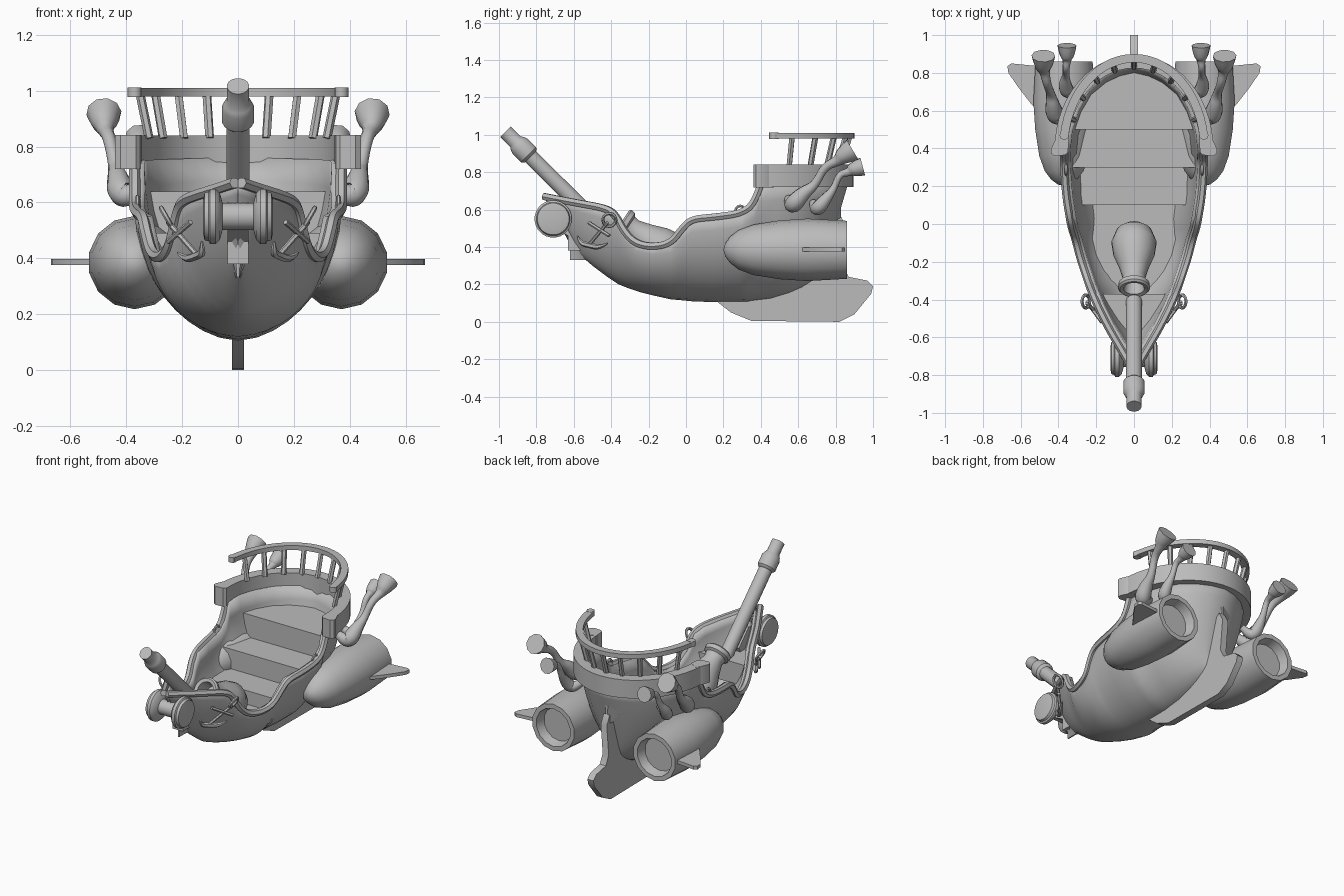
import bpy, bmesh, math
from mathutils import Vector

if "Cube" in bpy.data.objects:
    bpy.data.objects.remove(bpy.data.objects["Cube"])

grey = bpy.data.materials.new("plain grey")
grey.use_nodes = True
COLOUR = (0.5, 0.5, 0.5, 1)
grey.diffuse_color = COLOUR
grey.node_tree.nodes["Principled BSDF"].inputs["Base Color"].default_value = COLOUR


def finish(obj, angle=35):
    """Give the object its colour and shading."""
    obj.data.materials.clear()
    obj.data.materials.append(grey)
    bpy.ops.object.select_all(action='DESELECT')
    obj.select_set(True)
    bpy.context.view_layer.objects.active = obj
    if obj.type == 'CURVE':
        bpy.ops.object.convert(target='MESH')
        obj = bpy.context.object
    bpy.ops.object.shade_smooth_by_angle(angle=math.radians(angle))
    return obj


def loft(name, rings, closed=True, caps=True, angle=35):
    """Skin a row of equally long rings."""
    bm = bmesh.new()
    rows = [[bm.verts.new(p) for p in ring] for ring in rings]
    count = len(rows[0])
    for a, b in zip(rows, rows[1:]):
        for i in range(count if closed else count - 1):
            j = (i + 1) % count
            bm.faces.new((a[i], a[j], b[j], b[i]))
    if caps:
        bm.faces.new(rows[0])
        bm.faces.new(rows[-1])
    bmesh.ops.remove_doubles(bm, verts=bm.verts, dist=0.0005)
    bmesh.ops.recalc_face_normals(bm, faces=bm.faces)
    mesh = bpy.data.meshes.new(name)
    bm.to_mesh(mesh)
    bm.free()
    obj = bpy.data.objects.new(name, mesh)
    bpy.context.collection.objects.link(obj)
    return finish(obj, angle)


def lathe(name, profile, origin, direction, segments=24):
    """Spin (distance, radius) pairs about an axis."""
    turn = Vector(direction).to_track_quat('Z', 'Y')
    angles = [math.tau * (i + 0.5) / segments for i in range(segments)]
    rings = [[Vector(origin) + turn @ Vector((r * math.cos(a), r * math.sin(a), d))
              for a in angles] for d, r in profile]
    return loft(name, rings, caps=False)


def tube(name, points, radius, radii=None, smooth=False, sides=2):
    """Round pipe along a path, with an optional radius per point."""
    curve = bpy.data.curves.new(name, 'CURVE')
    curve.dimensions = '3D'
    curve.bevel_depth = radius
    curve.bevel_resolution = sides
    curve.use_fill_caps = True
    spline = curve.splines.new('NURBS' if smooth else 'POLY')
    spline.points.add(len(points) - 1)
    for i, p in enumerate(points):
        spline.points[i].co = (*p, 1)
        spline.points[i].radius = radii[i] if radii else 1
    if smooth:
        spline.order_u = 3
        spline.use_endpoint_u = True
        spline.resolution_u = 5
    obj = bpy.data.objects.new(name, curve)
    bpy.context.collection.objects.link(obj)
    return finish(obj, 50)


def plate(name, outline, place, half):
    """Flat slab from a 2D outline; place maps (u, v, offset) to space."""
    return loft(name, [[place(u, v, d) for u, v in outline] for d in (-half, half)])


def flip(points, side):
    return [(side * x, y, z) for x, y, z in points]


# Hull stations: keel y, keel z, sheer y, sheer z, half width
STATIONS = [
    (-.6, .38, -.76, .67, .012), (-.57, .36, -.66, .65, .07), (-.5, .3, -.55, .63, .135),
    (-.42, .24, -.44, .61, .19), (-.36, .2, -.38, .58, .215), (-.31, .18, -.33, .48, .235),
    (-.25, .16, -.27, .42, .255), (-.17, .14, -.18, .4, .285), (-.08, .12, -.08, .42, .31),
    (-.02, .115, -.02, .5, .33), (.03, .11, .03, .55, .34), (.15, .105, .15, .56, .36),
    (.28, .105, .3, .58, .37), (.33, .105, .37, .64, .37), (.36, .11, .4, .74, .37),
    (.45, .12, .5, .75, .36), (.55, .15, .62, .75, .32), (.62, .18, .73, .75, .26),
    (.67, .21, .81, .75, .17), (.7, .23, .85, .75, .09), (.72, .24, .87, .75, 0)]


def hull_point(station, h):
    ky, kz, sy, sz, w = station
    return (w * (1 - (1 - h) ** 2) ** .56, ky + (sy - ky) * h, kz + (sz - kz) * h)


def half_width(y, z):
    """Inside half width of the hull at a length and height."""
    line = [hull_point(s, min(1, max(0, (z - s[1]) / (s[3] - s[1])))) for s in STATIONS]
    for a, b in zip(line, line[1:]):
        if a[1] <= y <= b[1]:
            t = (y - a[1]) / (b[1] - a[1])
            return max(0.004, a[0] + (b[0] - a[0]) * t - 0.025)
    return 0.004


steps = [(i / 10) ** 1.6 for i in range(11)]
hull = loft("hull", [[(-x, y, z) for x, y, z in (hull_point(s, h) for h in reversed(steps))]
                     + [hull_point(s, h) for h in steps[1:]] for s in STATIONS],
            closed=False, caps=False)
shell = hull.modifiers.new("thickness", 'SOLIDIFY')
shell.thickness = 0.035
shell.offset = -1

# Rails along the open sides and round the bow
for side, word in ((1, "left"), (-1, "right")):
    tube(word + "_side_rail", flip([hull_point(s, 1) for s in STATIONS[:15]], side),
         0.021, smooth=True, sides=1)


# Decks, each with a riser below its front edge
def deck(name, y0, y1, z, drop):
    ys = [y0 + (y1 - y0) * i / 8 for i in range(9)]
    rings = []
    for h in (z - drop, z):
        half = [(half_width(y, h), y, h) for y in ys]
        rings.append(half + flip(reversed(half), -1))
    loft(name, rings)


deck("main_floor", -.4, .12, .27, .02)
deck("bow_deck", -.62, -.37, .47, .14)
deck("lower_step", .1, .34, .36, .1)
deck("middle_step", .3, .54, .49, .14)
deck("stern_deck", .5, .83, .64, .16)


# Stern band and railing follow one half ellipse
def arch(a, b, z, start=0, count=28):
    angles = [start + (math.pi - 2 * start) * i / count for i in range(count + 1)]
    return [(a * math.cos(t), .4 + b * math.sin(t), z) for t in angles]


def horseshoe(name, a, b, width, z0, z1, start):
    inner = [arch(a - width, b - width, z, start) for z in (z0, z1)]
    outer = [arch(a, b, z, start) for z in (z0, z1)]
    loft(name, [list(r) for r in zip(inner[0], outer[0], outer[1], inner[1])])


horseshoe("stern_band", .42, .495, .07, .72, .84, 0)
horseshoe("railing_top", .395, .5, .045, .98, 1.01, .13)
for side, word in ((1, "left"), (-1, "right")):
    plate(word + "_band_end", [(.35, .38), (.365, .365), (.42, .36), (.44, .375), (.44, .395),
                               (.42, .44), (.4, .47), (.345, .44)],
          lambda u, v, d: (side * u, v, .78 + d), .061)
    tube(word + "_railing_end", flip([(.37, .47, .978), (.37, .47, 1.012)], side), .025)
feet = arch(.34, .43, .83, .36, 8)
heads = arch(.375, .475, .99, .36, 8)
for i, (foot, head) in enumerate(zip(feet, heads)):
    tube(f"baluster_{i + 1}", [foot, head], .016, sides=1)

# Keel fin and rudder post
plate("keel_fin", [(.15, .12), (.24, .05), (.35, .005), (.82, 0), (.9, .04), (.99, .15), (1, .19),
                   (.97, .22), (.87, .24), (.84, .3), (.86, .5), (.83, .56), (.74, .5),
                   (.68, .25), (.4, .14)], lambda u, v, d: (d, u, v), .022)

# Bowsprit with collar and tip
lathe("bowsprit", [(0, 0), (0, .042), (.6, .042), (.605, .05), (.615, .058), (.68, .058), (.7, .05),
                   (.715, .04), (.79, .04), (.79, 0)], (0, -.405, .46), (0, -.71, .705), 16)

# Bow winch
lathe("winch_drum", [(-.125, 0), (-.125, .06), (-.12, .085), (-.105, .09), (-.1, .1), (-.08, .1),
                     (-.065, .085), (-.055, .048), (.055, .048), (.065, .085), (.08, .1), (.1, .1),
                     (.105, .09), (.12, .085), (.125, .06), (.125, 0)],
      (0, -.71, .55), (1, 0, 0), 24)
plate("winch_bracket", [(-.63, .38), (-.55, .38), (-.5, .5), (-.6, .6), (-.7, .6), (-.7, .5),
                        (-.63, .46)], lambda u, v, d: (d, u, v), .038)

# Deck cannon
lathe("deck_cannon", [(-.11, 0), (-.105, .05), (-.07, .095), (0, .12), (.07, .11), (.15, .08),
                      (.22, .06), (.25, .065), (.26, .082), (.285, .085), (.295, .075), (.29, .055),
                      (.2, .045), (.2, 0)], (0, -.1, .37), (0, -.83, .55), 20)

for side, word in ((1, "left"), (-1, "right")):
    # Engine pod with a recessed nozzle
    lathe(word + "_engine_pod", [(.2, 0), (.21, .035), (.235, .07), (.28, .105), (.36, .135),
                                 (.5, .157), (.65, .167), (.86, .155), (.86, .125),
                                 (.8, .11), (.8, 0)], (side * .37, 0, .385), (0, 1, 0), 14)
    plate(word + "_pod_fin", [(.5, .6), (.54, .63), (.61, .72), (.665, .8), (.67, .835),
                              (.65, .85), (.5, .835)],
          lambda u, v, d: (side * u, v, .387 + d), .011)
    # Exhaust horns
    tube(word + "_large_horn", flip([(.34, .55, .66), (.39, .56, .62), (.42, .58, .635),
                                     (.43, .63, .69), (.44, .69, .73), (.46, .74, .83),
                                     (.475, .81, .86), (.48, .84, .89), (.48, .89, .92)], side),
         .03, [.8, 1.3, 1.7, 1.3, .75, .75, .9, 1.7, 2.1], True, 3)
    tube(word + "_small_horn", flip([(.28, .68, .64), (.33, .69, .6), (.36, .71, .61),
                                     (.365, .75, .66), (.36, .79, .71), (.36, .82, .79),
                                     (.355, .87, .8), (.355, .89, .815), (.355, .945, .83)], side),
         .024, [.8, 1.3, 1.7, 1.3, .75, .75, .9, 1.7, 2.1], True, 3)
    # Anchor hung on the bow
    top, foot = Vector((.25, -.42, .53)), Vector((.145, -.52, .41))
    tube(word + "_anchor_shank", flip([top, foot], side), .01, sides=1)
    tube(word + "_anchor_arms", flip([(.13, -.58, .46), (.125, -.565, .42), foot, (.19, -.46, .395),
                                      (.215, -.42, .42)], side),
         .012, [.4, 1.2, 1.3, 1.2, .4], True, 1)
    tube(word + "_anchor_stock", flip([(.17, -.52, .53), (.25, -.41, .46)], side), .01, sides=1)
    ring = [(.255 + .02 * math.sin(a), -.41 + .035 * math.cos(a), .545 + .035 * math.sin(a))
            for a in (math.tau * i / 12 for i in range(13))]
    tube(word + "_anchor_ring", flip(ring, side), .009, sides=1)
    # Mooring ring on the side rail
    loop = [(.36, .29 + .025 * math.cos(a), .595 + .025 * math.sin(a))
            for a in (math.tau * i / 12 for i in range(13))]
    tube(word + "_mooring_ring", flip(loop, side), .008, sides=1)
